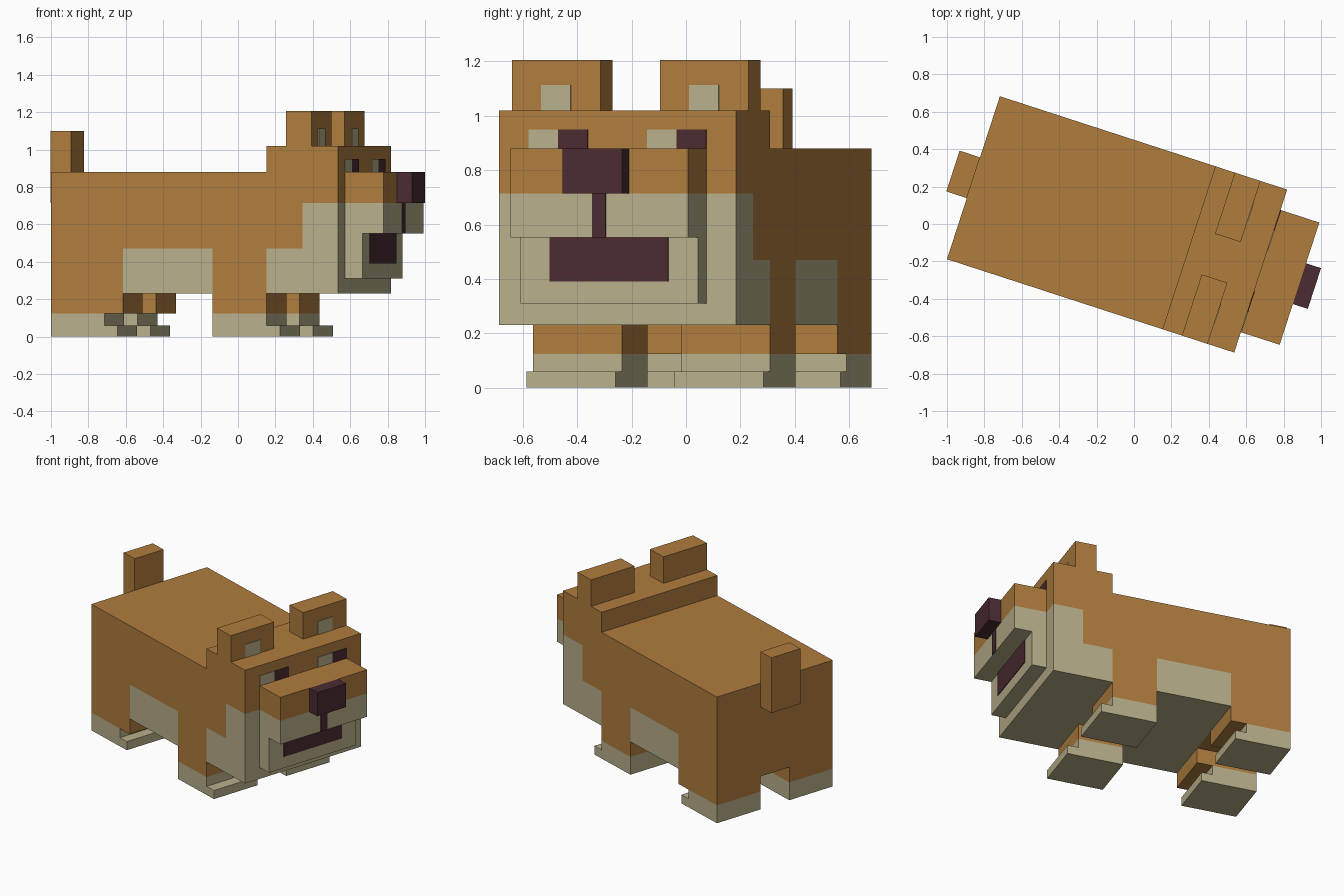
import bpy, bmesh, math

if "Cube" in bpy.data.objects:
    bpy.data.objects.remove(bpy.data.objects["Cube"])

# Local frame: +x is the snout direction, y is across; everything is turned by TURN
TURN = math.radians(-18)
MID = -0.03          # centre line across the body
U = 0.1145           # one block across
S = 0.1009           # one block along
FRONT, REAR = 0.722, -0.893


def material(name, rgb):
    m = bpy.data.materials.new(name)
    m.diffuse_color = (*rgb, 1)
    m.use_nodes = True
    m.node_tree.nodes["Principled BSDF"].inputs["Base Color"].default_value = m.diffuse_color
    return m


BROWN = material("brown fur", (0.434, 0.205, 0.048))
CREAM = material("cream fur", (0.485, 0.429, 0.258))
DARK = material("dark maroon", (0.072, 0.025, 0.032))


def extrude(name, profile, a, b, rule=None, mat=BROWN, xcuts=(), zcuts=()):
    """Side profile (x, z) extruded from block a to block b across the body.
    rule(centre) is True where a face is cream."""
    bm = bmesh.new()
    y0, y1 = MID + a * U, MID + b * U
    face = bm.faces.new([bm.verts.new((x, y0, z)) for x, z in profile])
    ext = bmesh.ops.extrude_face_region(bm, geom=[face])
    for v in ext["geom"]:
        if isinstance(v, bmesh.types.BMVert):
            v.co.y = y1
    cuts = [((x, 0, 0), (1, 0, 0)) for x in xcuts] + [((0, 0, z), (0, 0, 1)) for z in zcuts]
    for co, no in cuts:
        bmesh.ops.bisect_plane(bm, geom=bm.verts[:] + bm.edges[:] + bm.faces[:],
                               dist=1e-5, plane_co=co, plane_no=no)
    bmesh.ops.recalc_face_normals(bm, faces=bm.faces[:])
    if rule:
        for f in bm.faces:
            f.material_index = 1 if rule(f.calc_center_median()) else 0
    me = bpy.data.meshes.new(name)
    bm.to_mesh(me)
    bm.free()
    me.materials.append(mat)
    if rule:
        me.materials.append(CREAM)
    ob = bpy.data.objects.new(name, me)
    ob.rotation_euler.z = TURN
    bpy.context.collection.objects.link(ob)
    return ob


def box(name, x0, x1, a, b, z0, z1, **kw):
    return extrude(name, [(x0, z0), (x1, z0), (x1, z1), (x0, z1)], a, b, **kw)


def plate(name, x, a, b, z0, z1, mat):
    return box(name, x - 0.001, x + 0.004, a, b, z0, z1, mat=mat)


# Body and head in one side profile; cream chest, cheeks and belly
NECK, CHEEK = FRONT - 4 * S, FRONT - 2 * S
LEG0, BELLY0 = FRONT - 7 * S, FRONT - 12 * S


def body_cream(c):
    if c.z < 0.47:
        return c.x > NECK or BELLY0 < c.x < LEG0 or (c.z < 0.231 and c.x > BELLY0)
    return c.z < 0.715 and c.x > CHEEK


extrude("body_and_head",
        [(REAR, 0.23), (FRONT, 0.23), (FRONT, 1.02), (NECK, 1.02), (NECK, 0.88), (REAR, 0.88)],
        -4, 4, rule=body_cream, xcuts=(BELLY0, LEG0, NECK, CHEEK), zcuts=(0.47, 0.715))

# Legs with cream stepped paws, ears with cream inner patch, on both sides
front_leg = [(LEG0, 0), (0.395, 0), (0.395, 0.06), (NECK, 0.06), (NECK, 0.23), (LEG0, 0.23)]
rear_leg = [(REAR, 0), (-0.52, 0), (-0.52, 0.06), (-0.593, 0.06), (-0.593, 0.124),
            (BELLY0, 0.124), (BELLY0, 0.23), (REAR, 0.23)]
for side, a in (("right", -4), ("left", 1)):
    extrude("front_leg_" + side, front_leg, a, a + 3, rule=lambda c: c.z < 0.123, zcuts=(0.124,))
    extrude("rear_leg_" + side, rear_leg, a, a + 3, rule=lambda c: c.z < 0.123, zcuts=(0.124,))
    box("ear_" + side, 0.428, 0.572, a, a + 3, 1.02, 1.205)
    plate("inner_ear_" + side, 0.572, a + 1, a + 2, 1.02, 1.113, CREAM)

# Eyes
for side, a in (("right", -3), ("left", 1)):
    plate("eye_white_" + side, FRONT, a, a + 1, 0.88, 0.95, CREAM)
    plate("pupil_" + side, FRONT, a + 1, a + 2, 0.88, 0.95, DARK)

# Muzzle, chin, nose and mouth
box("muzzle", FRONT, 0.94, -3, 3, 0.552, 0.88, rule=lambda c: c.z < 0.715, zcuts=(0.715,))
box("chin", FRONT, 0.822, -3, 3, 0.31, 0.552, mat=CREAM)
box("nose", 0.94, 1.024, -1, 1, 0.715, 0.88, mat=DARK)
plate("lip_line", 0.94, -0.23, 0.23, 0.552, 0.715, DARK)
plate("mouth", 0.822, -2, 2, 0.39, 0.552, DARK)

# Tail stub on the rump
box("tail", -1.008, REAR, -1, 1, 0.715, 1.10)
